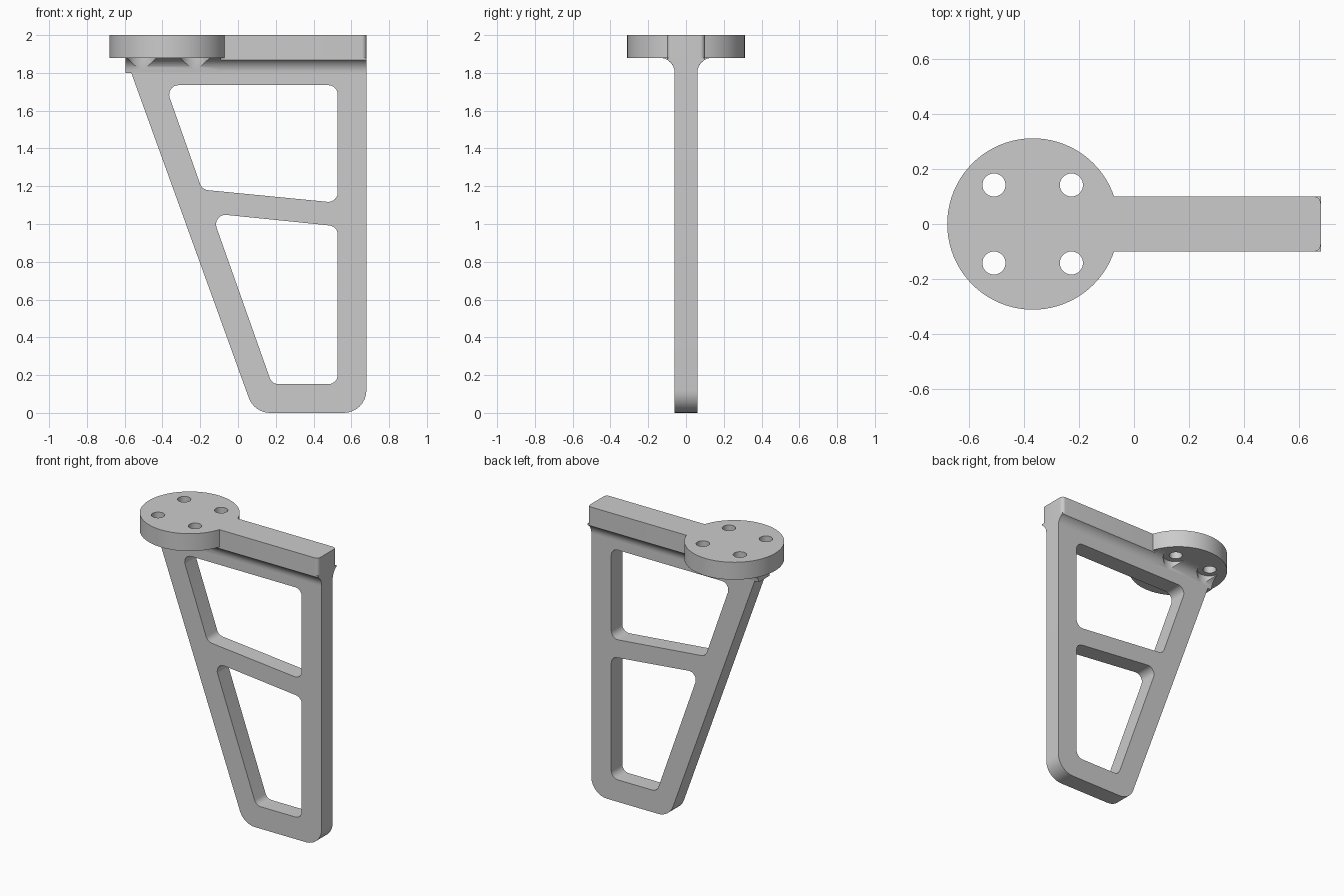
import bpy, bmesh
from math import sin, cos, tan, acos, asin, pi
from mathutils import Vector

if "Cube" in bpy.data.objects:
    bpy.data.objects.remove(bpy.data.objects["Cube"])

COLOUR = (0.6, 0.6, 0.6, 1)
grey = bpy.data.materials.new("plain grey")
grey.use_nodes = True
grey.diffuse_color = COLOUR
grey.node_tree.nodes["Principled BSDF"].inputs["Base Color"].default_value = COLOUR

# Axes order of (profile u, profile v, depth) for each extrusion direction
PLACE = {
    "x": lambda u, v, d: (d, u, v),
    "y": lambda u, v, d: (u, d, v),
    "z": lambda u, v, d: (u, v, d),
}


def prism(name, outline, axis, start, end):
    """Extrude a closed 2D outline along an axis."""
    bm = bmesh.new()
    face = bm.faces.new([bm.verts.new(PLACE[axis](u, v, start)) for u, v in outline])
    grown = bmesh.ops.extrude_face_region(bm, geom=[face])["geom"]
    shift = Vector(PLACE[axis](0, 0, end - start))
    bmesh.ops.translate(bm, vec=shift, verts=[g for g in grown if isinstance(g, bmesh.types.BMVert)])
    bmesh.ops.recalc_face_normals(bm, faces=bm.faces)
    mesh = bpy.data.meshes.new(name)
    bm.to_mesh(mesh)
    bm.free()
    mesh.materials.append(grey)
    obj = bpy.data.objects.new(name, mesh)
    bpy.context.collection.objects.link(obj)
    return obj


def rounded(corners, steps=8):
    """Polygon from (u, v, radius) corners, with arcs at the rounded ones."""
    points = []
    for i, (u, v, r) in enumerate(corners):
        p = Vector((u, v))
        if r == 0:
            points.append(p)
            continue
        a = (Vector(corners[i - 1][:2]) - p).normalized()
        b = (Vector(corners[(i + 1) % len(corners)][:2]) - p).normalized()
        half = a.angle(b) / 2
        centre = p + (a + b).normalized() * r / sin(half)
        first = p + a * r / tan(half) - centre
        last = p + b * r / tan(half) - centre
        points += [centre + first.slerp(last, k / steps).normalized() * r
                   for k in range(steps + 1)]
    return points


def circle(x, y, r, n=40):
    return [(x + r * cos(2 * pi * k / n), y + r * sin(2 * pi * k / n)) for k in range(n)]


def select_only(obj):
    bpy.ops.object.select_all(action="DESELECT")
    obj.select_set(True)
    bpy.context.view_layer.objects.active = obj


def cut(target, cutters):
    select_only(target)
    for cutter in cutters:
        mod = target.modifiers.new("cut", "BOOLEAN")
        mod.operation = "DIFFERENCE"
        mod.solver = "EXACT"
        mod.object = cutter
        bpy.ops.object.modifier_apply(modifier=mod.name)
        bpy.data.objects.remove(cutter)


# Upright frame with two rounded windows
frame = prism("upright_frame", rounded([
    (-0.565, 1.80, 0), (0.086, 0, 0.12), (0.68, 0, 0.12), (0.68, 1.80, 0)]), "y", -0.06, 0.06)
upper = [(-0.385, 1.735), (-0.19, 1.182), (0.528, 1.112), (0.528, 1.735)]
lower = [(-0.14, 1.056), (0.18, 0.152), (0.528, 0.152), (0.528, 0.988)]
cut(frame, [prism("window_cutter", rounded([(u, v, 0.05) for u, v in w]), "y", -0.2, 0.2)
            for w in (upper, lower)])

# Round mounting head and arm in one plan outline
DISC_X, DISC_R, ARM_W, END, UNDER = -0.368, 0.312, 0.10, 0.68, 1.88
a0 = asin(ARM_W / DISC_R)
plan = [(DISC_X + DISC_R * cos(a), DISC_R * sin(a), 0)
        for a in (a0 + (2 * pi - 2 * a0) * k / 72 for k in range(73))]
plan += [(END, -ARM_W, 0.025), (END, ARM_W, 0.025)]
head = prism("mounting_head", rounded(plan), "z", UNDER, 2.0)
holes = [(x, y) for x in (-0.51, -0.228) for y in (-0.142, 0.142)]
cut(head, [prism("hole_cutter", circle(x, y, 0.042), "z", 1.7, 2.1) for x, y in holes])


def gusset(name, width, start, end, r=0.08, steps=10):
    """Concave flare joining the frame to the head."""
    stop = acos((0.06 + r - width) / r)
    side = [(0.06 + r - r * cos(stop * k / steps), 1.80 + r * sin(stop * k / steps))
            for k in range(steps + 1)]
    if UNDER - side[-1][1] > 0.001:
        side.append((width, UNDER))
    return prism(name, side + [(-y, z) for y, z in reversed(side)], "x", start, end)


# Flares under the head (relieved around the holes) and under the arm
head_flare = gusset("head_flare", 0.14, -0.595, -0.09)
cut(head_flare, [prism("relief_cutter", circle(x, y, 0.08), "z", 1.7, 1.95) for x, y in holes])
arm_flare = gusset("arm_flare", ARM_W, -0.09, END)

for obj in (frame, head, head_flare, arm_flare):
    select_only(obj)
    bpy.ops.object.shade_smooth_by_angle(angle=0.5)
